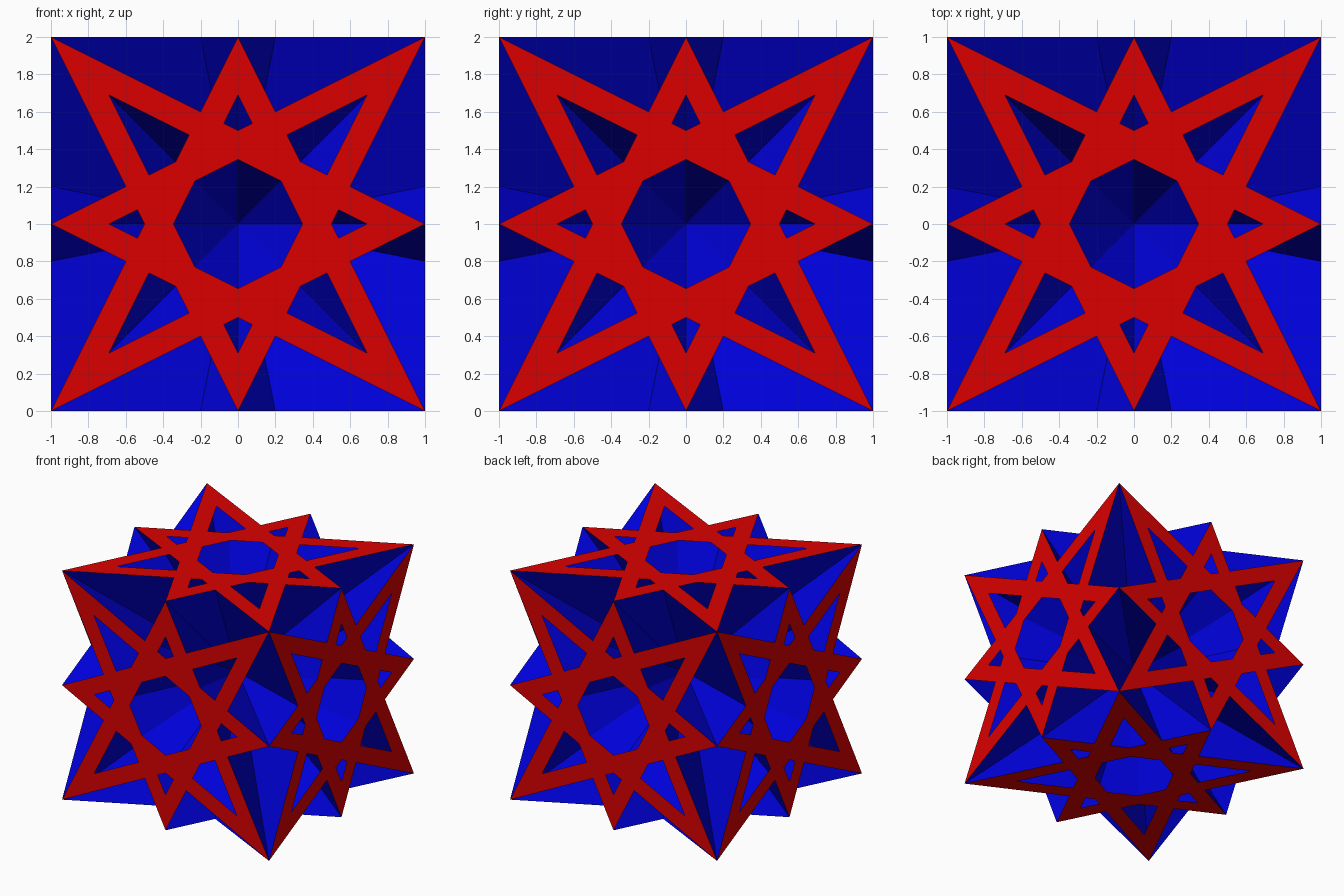
import bpy, bmesh, math
from mathutils import Matrix, Vector

if "Cube" in bpy.data.objects:
    bpy.data.objects.remove(bpy.data.objects["Cube"], do_unlink=True)


def make_material(name, rgb):
    m = bpy.data.materials.new(name)
    m.use_nodes = True
    m.diffuse_color = (*rgb, 1)
    m.node_tree.nodes["Principled BSDF"].inputs["Base Color"].default_value = (*rgb, 1)
    return m


RED = make_material("red", (0.71, 0.0, 0.0))
BLUE = make_material("blue", (0.0, 0.0, 0.71))

# Bands run along lines such as 2x + y = 1 (outer side) and 2x + y = K (inner side)
K = 0.69
tip, notch, corner = (0, 1), (0.2, 0.6), (1, 1)
hole_tip, hole_side, hole_base = (0, K), ((2*K - 1)/5, (2 + K)/5), (0, 0.5)
big_tip, big_side, big_base = (K, K), ((2 - K)/5, (1 + 2*K)/5), (1/3, 1/3)
oct_mid, oct_diag = (0, K/2), (K/3, K/3)

# One eighth of the star, listed clockwise
EIGHTH = [
    [tip, notch, hole_side, hole_tip],
    [notch, corner, big_tip, big_side],
    [notch, big_side, big_base, oct_diag, oct_mid, hole_base, hole_side],
]


def star_mesh():
    bm = bmesh.new()
    # Pierced star face on top and the sheets below it, repeated by symmetry
    for sx in (1, -1):
        for sy in (1, -1):
            for swap in (False, True):
                flipped = (sx * sy < 0) != swap

                def add_face(points, material):
                    pts = [(y, x, z) if swap else (x, y, z) for x, y, z in points]
                    if not flipped:
                        pts.reverse()
                    f = bm.faces.new([bm.verts.new((sx*x, sy*y, z)) for x, y, z in pts])
                    f.material_index = material

                for poly in EIGHTH:
                    add_face([(x, y, 1) for x, y in poly], 0)
                # Sheet from a whole tip-to-corner chord down to the centre
                add_face([(0, 0, 0), (1, -1, 1), (0, 1, 1)], 1)
    bmesh.ops.remove_doubles(bm, verts=bm.verts[:], dist=1e-4)
    me = bpy.data.meshes.new("pierced_star")
    bm.to_mesh(me)
    bm.free()
    me.materials.append(RED)
    me.materials.append(BLUE)
    return me


# Six stars, one on each side of the cube
mesh = star_mesh()
H = math.pi / 2
SIDES = {
    "top": (0, "X"), "bottom": (2*H, "X"),
    "front": (H, "X"), "back": (-H, "X"),
    "left": (H, "Y"), "right": (-H, "Y"),
}
for side, (angle, axis) in SIDES.items():
    ob = bpy.data.objects.new(side + "_star", mesh)
    bpy.context.collection.objects.link(ob)
    ob.matrix_world = Matrix.Translation(Vector((0, 0, 1))) @ Matrix.Rotation(angle, 4, axis)
